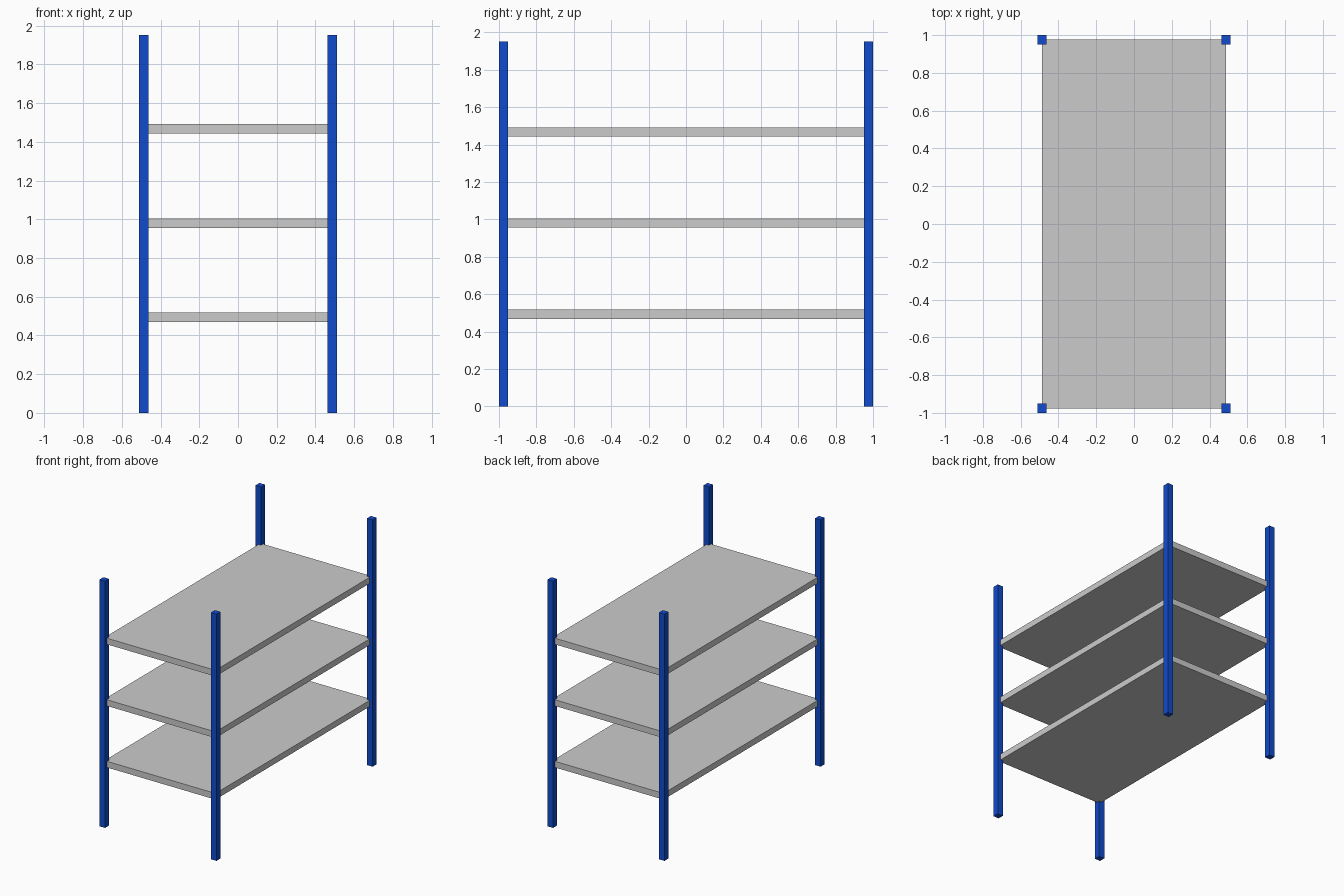
import bpy

if "Cube" in bpy.data.objects:
    bpy.data.objects.remove(bpy.data.objects["Cube"])

POST = 0.0488                # square post width and shelf thickness
PX, PY = 0.4878, 0.9756      # post centres
HEIGHT = 1.952

blue = bpy.data.materials.new("blue_paint")
blue.diffuse_color = (0.005, 0.07, 0.6, 1)
blue.use_nodes = True
blue.node_tree.nodes["Principled BSDF"].inputs["Base Color"].default_value = blue.diffuse_color


def box(name, centre, size, material=None):
    bpy.ops.mesh.primitive_cube_add(size=1, location=centre)
    obj = bpy.context.object
    obj.name = name
    obj.scale = size
    bpy.ops.object.transform_apply(location=False, rotation=False, scale=True)
    if material:
        obj.data.materials.append(material)
    return obj


# Four corner posts
for y, depth in ((-PY, "front"), (PY, "back")):
    for x, side in ((-PX, "left"), (PX, "right")):
        box(f"{depth}_{side}_post", (x, y, HEIGHT / 2), (POST, POST, HEIGHT), blue)

# Three shelves reaching into the post centres
for z, level in ((0.493, "lower"), (0.980, "middle"), (1.467, "upper")):
    box(f"{level}_shelf", (0, 0, z), (0.972, 1.951, POST))
